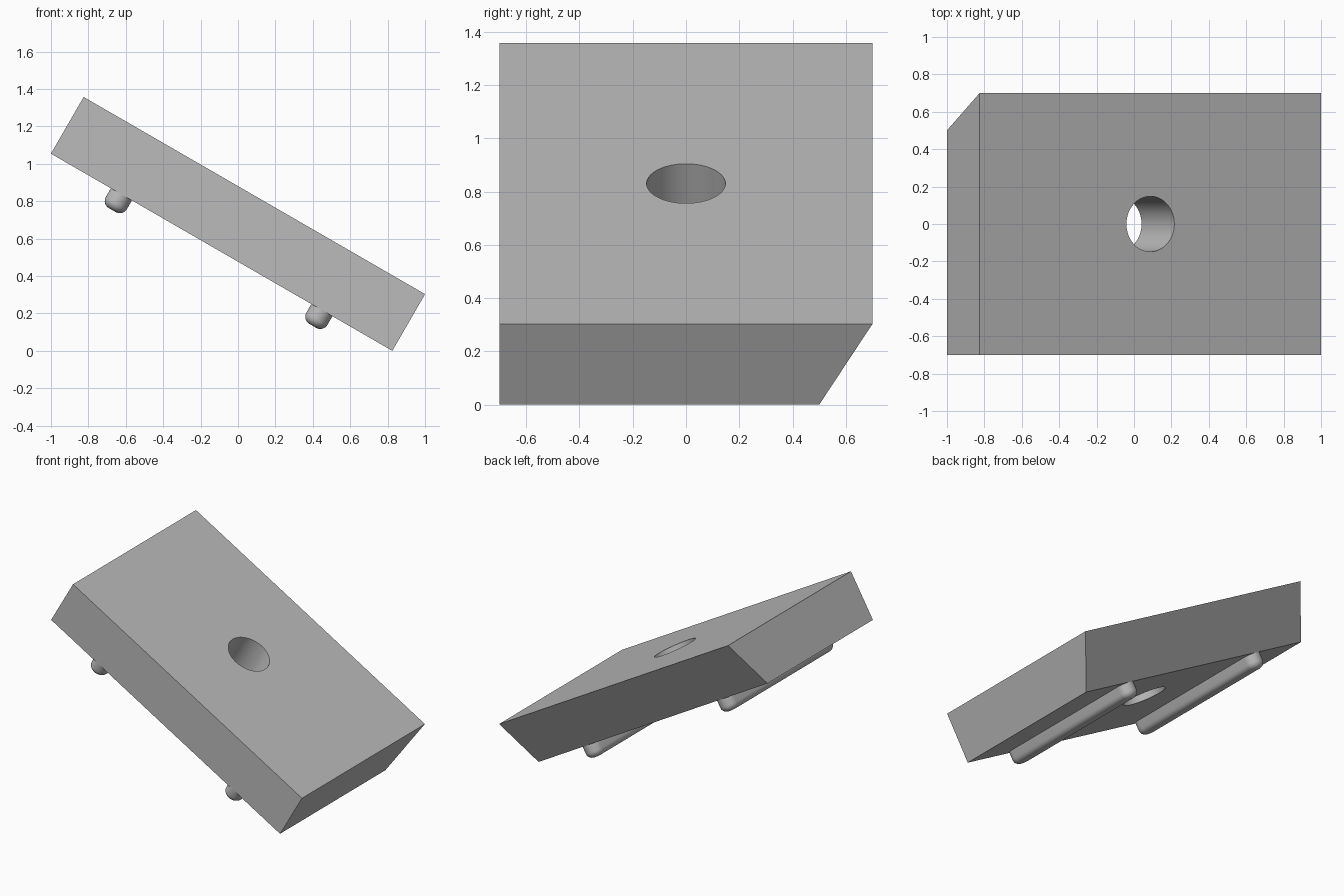
import bpy, bmesh, math
from mathutils import Matrix, Vector

LENGTH, THICK, HALF_W, UNDERCUT = 2.108, 0.35, 0.7, 0.2
TILT = Matrix.Translation((0, 0, 0.679)) @ Matrix.Rotation(math.radians(30), 4, 'Y')

cube = bpy.data.objects.get("Cube")
if cube:
    bpy.data.objects.remove(cube, do_unlink=True)

grey = bpy.data.materials.new("plain_grey")
grey.use_nodes = True
colour = (0.5, 0.5, 0.5, 1)
grey.diffuse_color = colour
grey.node_tree.nodes["Principled BSDF"].inputs["Base Color"].default_value = colour


def extrude_outline(bm, points, direction):
    """Make a closed solid by extruding a flat outline; return the far face's edges."""
    face = bm.faces.new([bm.verts.new(p) for p in points])
    result = bmesh.ops.extrude_face_region(bm, geom=[face], use_keep_orig=True)["geom"]
    moved = [g for g in result if isinstance(g, bmesh.types.BMVert)]
    bmesh.ops.translate(bm, verts=moved, vec=Vector(direction))
    return [g for g in result if isinstance(g, bmesh.types.BMEdge)]


def add_object(name, bm):
    bmesh.ops.recalc_face_normals(bm, faces=bm.faces[:])
    mesh = bpy.data.meshes.new(name)
    bm.to_mesh(mesh)
    bm.free()
    mesh.materials.append(grey)
    obj = bpy.data.objects.new(name, mesh)
    bpy.context.collection.objects.link(obj)
    obj.matrix_world = TILT
    return obj


def activate(obj):
    bpy.ops.object.select_all(action='DESELECT')
    obj.select_set(True)
    bpy.context.view_layer.objects.active = obj


# Plate with an undercut back face
bm = bmesh.new()
x, z = -LENGTH / 2, THICK / 2
extrude_outline(bm, [(x, -HALF_W, -z), (x, HALF_W - UNDERCUT, -z),
                     (x, HALF_W, z), (x, -HALF_W, z)], (LENGTH, 0, 0))
plate = add_object("plate", bm)

# Round hole through the middle of the plate
bm = bmesh.new()
bmesh.ops.create_cone(bm, cap_ends=True, segments=64, radius1=0.148,
                      radius2=0.148, depth=THICK * 2)
cutter = add_object("hole_cutter", bm)
cutter.hide_render = True
hole = plate.modifiers.new("hole", 'BOOLEAN')
hole.operation = 'DIFFERENCE'
hole.solver = 'EXACT'
hole.object = cutter
activate(plate)
bpy.ops.object.modifier_apply(modifier=hole.name)
bpy.data.objects.remove(cutter, do_unlink=True)
bpy.ops.object.shade_smooth_by_angle(angle=math.radians(30))


def add_foot(name, x):
    """Long foot with round ends and a softened lower rim."""
    radius, steps, sink, drop = 0.065, 16, 0.01, 0.097
    ends = ((HALF_W - UNDERCUT - radius, 0), (radius - HALF_W, math.pi))
    outline = []
    for y, start in ends:
        for i in range(steps + 1):
            a = start + math.pi * i / steps
            outline.append((x + radius * math.cos(a), y + radius * math.sin(a),
                            sink - THICK / 2))
    bm = bmesh.new()
    rim = extrude_outline(bm, outline, (0, 0, -drop - sink))
    bmesh.ops.bevel(bm, geom=rim, offset=0.043, segments=6, profile=0.5,
                    affect='EDGES')
    activate(add_object(name, bm))
    bpy.ops.object.shade_smooth_by_angle(angle=math.radians(30))


# Pair of feet under the plate
for name, x in (("upper_foot", -0.619), ("lower_foot", 0.619)):
    add_foot(name, x)
